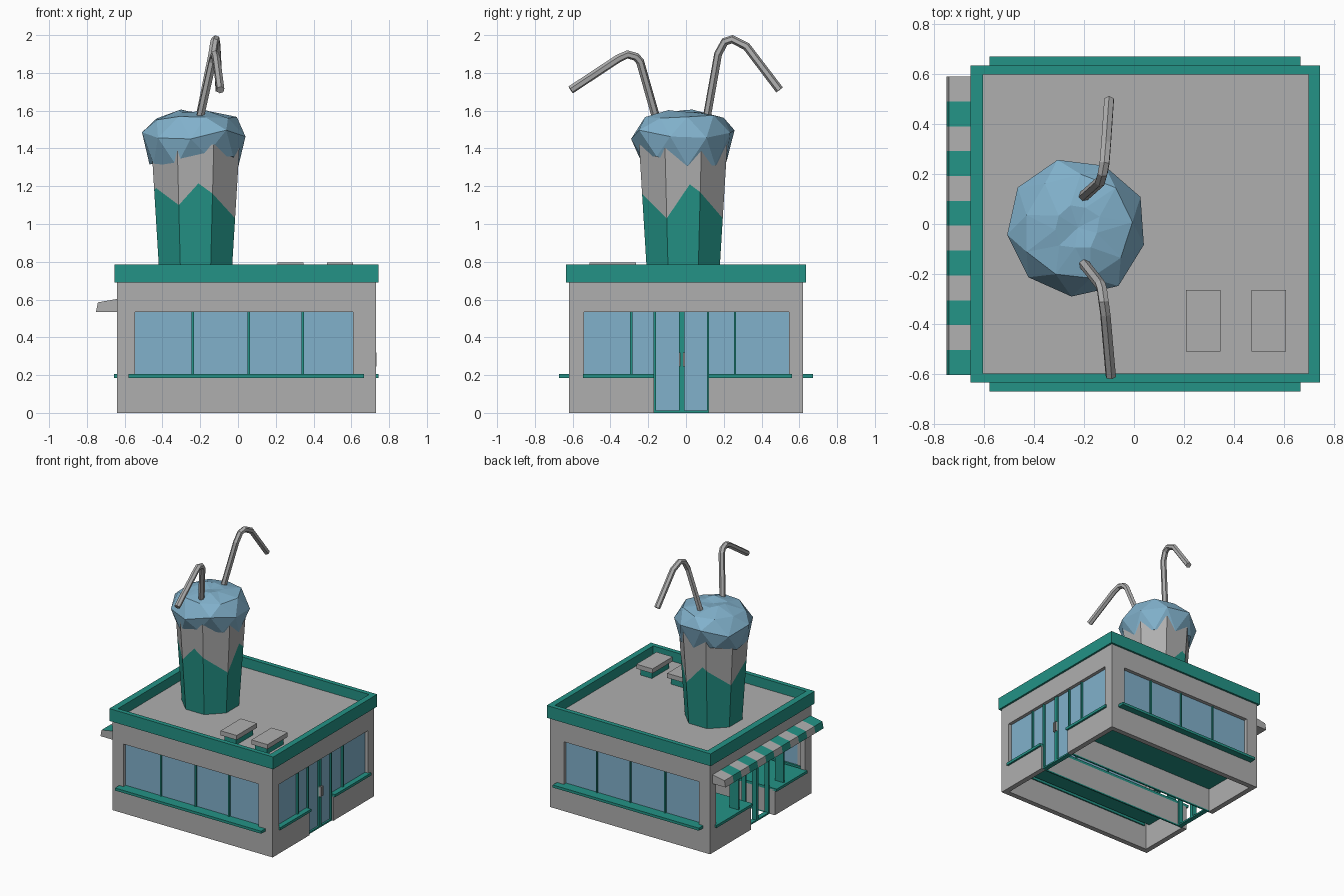
import bpy, bmesh, math, random
from mathutils import Vector

if "Cube" in bpy.data.objects:
    bpy.data.objects.remove(bpy.data.objects["Cube"])

random.seed(4)


def material(name, rgb):
    m = bpy.data.materials.new(name)
    m.diffuse_color = (*rgb, 1)
    m.use_nodes = True
    m.node_tree.nodes["Principled BSDF"].inputs["Base Color"].default_value = m.diffuse_color
    return m


GREY = material("light grey", (0.43, 0.43, 0.43))
TEAL = material("teal", (0.017, 0.29, 0.237))
BLUE = material("pale blue", (0.22, 0.44, 0.60))


def mesh_object(name, bm, *mats):
    bmesh.ops.recalc_face_normals(bm, faces=bm.faces[:])
    me = bpy.data.meshes.new(name)
    bm.to_mesh(me)
    bm.free()
    for m in mats:
        me.materials.append(m)
    ob = bpy.data.objects.new(name, me)
    bpy.context.collection.objects.link(ob)
    return ob


def box(name, mat, x0, x1, y0, y1, z0, z1):
    bm = bmesh.new()
    bmesh.ops.create_cube(bm, size=1)
    for v in bm.verts:
        v.co = (x1 if v.co.x > 0 else x0, y1 if v.co.y > 0 else y0, z1 if v.co.z > 0 else z0)
    return mesh_object(name, bm, mat)


X0, X1, Y = -0.64, 0.73, 0.62       # outer walls
T = 0.04                            # wall thickness
SILL, HEAD, EAVE = 0.195, 0.535, 0.70
DOOR0, DOOR1 = -0.17, 0.12

# Front and back walls, each with one long window
for side, s in (("front", -1), ("back", 1)):
    ya, yb = sorted((s * Y, s * (Y - T)))
    box(side + "_wall_low", GREY, X0, X1, ya, yb, 0, SILL)
    box(side + "_wall_high", GREY, X0, X1, ya, yb, HEAD, EAVE)
    box(side + "_pier_left", GREY, X0, -0.545, ya, yb, SILL, HEAD)
    box(side + "_pier_right", GREY, 0.61, X1, ya, yb, SILL, HEAD)
    g = s * (Y - 0.032)
    box(side + "_glass", BLUE, -0.545, 0.61, g - 0.004, g + 0.004, SILL, HEAD)
    for x in (-0.24, 0.057, 0.343):
        box(side + "_mullion", TEAL, x - 0.006, x + 0.006, g - 0.014, g + 0.014, SILL, HEAD)
    ya, yb = sorted((s * 0.672, s * 0.57))
    box(side + "_sill", TEAL, -0.58, 0.668, ya, yb, 0.186, 0.206)

# End walls with windows either side of a central doorway
for side, xa, xb in (("left", X0, X0 + T), ("right", X1 - T, X1)):
    box(side + "_wall_high", GREY, xa, xb, -Y, Y, HEAD, EAVE)
    box(side + "_pier_front", GREY, xa, xb, -Y, -0.54, SILL, HEAD)
    box(side + "_pier_back", GREY, xa, xb, 0.545, Y, SILL, HEAD)
    box(side + "_wall_low_front", GREY, xa, xb, -Y, DOOR0, 0, SILL)
    box(side + "_wall_low_back", GREY, xa, xb, DOOR1, Y, 0, SILL)
    ma, mb = (X0 + 0.005, X0 + 0.08) if side == "left" else (X1 - 0.04, X1 - 0.012)
    for y in (-0.29, 0.26):
        box(side + "_mullion", TEAL, ma, mb, y - 0.006, y + 0.006, SILL, HEAD)
    for y, w in ((DOOR0 + 0.005, 0.006), (-0.022, 0.014), (DOOR1 - 0.003, 0.006)):
        box(side + "_door_post", TEAL, mb - 0.035, mb, y - w, y + w, 0, HEAD)
    box(side + "_door_threshold", TEAL, mb - 0.035, mb, DOOR0, DOOR1, 0, 0.012)

# Glazing and door handles on the right end
g = X1 - 0.03
box("right_glass", BLUE, g - 0.004, g + 0.004, -0.54, 0.545, SILL, HEAD)
box("door_glass", BLUE, g - 0.004, g + 0.004, DOOR0, DOOR1, 0.01, SILL)
for y in (-0.033, -0.011):
    box("door_handle", GREY, X1 - 0.015, X1 + 0.004, y - 0.005, y + 0.005, 0.245, 0.32)

# Counters running through the building beside the passage
for name, ya, yb in (("front", -0.545, DOOR0), ("back", DOOR1, 0.562)):
    box(name + "_counter", TEAL, -0.656, 0.745, ya, yb, 0.186, 0.206)
for name, ya, yb in (("front", DOOR0 - 0.01, DOOR0), ("back", DOOR1, DOOR1 + 0.01)):
    box(name + "_passage_wall", GREY, X0 + T, X1 - T, ya, yb, 0.01, 0.186)
    box(name + "_passage_skirting", TEAL, X0 + T, X1 - T, ya, yb, 0, 0.01)

# Roof and parapet
box("roof", GREY, -0.63, 0.72, -0.61, 0.61, 0.67, 0.71)
for name, dims in (("front", (-0.655, 0.745, -0.635, -0.60)), ("back", (-0.655, 0.745, 0.60, 0.635)),
                   ("left", (-0.655, -0.605, -0.60, 0.60)), ("right", (0.70, 0.745, -0.60, 0.60))):
    box(name + "_parapet", TEAL, *dims, 0.69, 0.785)

# Roof vents
for x in (0.277, 0.54):
    box("vent_base", TEAL, x - 0.05, x + 0.05, -0.49, -0.285, 0.71, 0.765)
    box("vent_cap", GREY, x - 0.069, x + 0.069, -0.51, -0.264, 0.762, 0.797)

# Striped awning on the left end
profile = [(-0.63, 0.605), (-0.742, 0.585), (-0.752, 0.535), (-0.63, 0.535)]
bm = bmesh.new()
rows = [[bm.verts.new((x, -0.605 + 1.196 * i / 12, z)) for x, z in profile] for i in range(13)]
for i in range(12):
    for k in range(4):
        f = bm.faces.new((rows[i][k], rows[i][k - 1], rows[i + 1][k - 1], rows[i + 1][k]))
        f.material_index = 1 - i % 2
bm.faces.new(rows[0])
bm.faces.new(rows[-1])
mesh_object("awning", bm, GREY, TEAL)

# Octagonal cup with a zigzag colour edge (angle in degrees, height)
CX, CY = -0.225, -0.015
zig = [(-22.5, 1.03), (9, 1.21), (67.5, 1.03), (105, 1.19), (157.5, 1.04),
       (206, 1.19), (247.5, 1.10), (274, 1.215), (337.5, 1.03)]


def zig_height(a):
    for (a0, z0), (a1, z1) in zip(zig, zig[1:]):
        if a0 <= a <= a1:
            return z0 + (z1 - z0) * (a - a0) / (a1 - a0)


def cup_point(a, z):
    r = 0.205 + 0.045 * (z - 0.70) / 0.68
    r *= math.cos(math.pi / 8) / math.cos(math.radians((a + 22.5) % 45 - 22.5))
    return (CX + r * math.cos(math.radians(a)), CY + r * math.sin(math.radians(a)), z)


angles = sorted({a for a, z in zig[:-1]} | {-22.5 + 45 * i for i in range(8)})
bm = bmesh.new()
cols = [[bm.verts.new(cup_point(a, z)) for z in (0.70, zig_height(a), 1.42)] for a in angles]
for i, c in enumerate(cols):
    p = cols[i - 1]
    for k in range(2):
        bm.faces.new((p[k], c[k], c[k + 1], p[k + 1])).material_index = 1 - k
bm.faces.new([c[0] for c in cols]).material_index = 1
bm.faces.new([c[2] for c in cols])
mesh_object("cup", bm, GREY, TEAL)

# Lumpy faceted topping: staggered rings (radius, height, height jitter)
N = 9
bm = bmesh.new()
rings = []
for j, (r, z, jz) in enumerate(((0.24, 1.335, 0.035), (0.277, 1.475, 0.03),
                                (0.215, 1.565, 0.015), (0.09, 1.60, 0.012))):
    ring = []
    for i in range(N):
        a = 2 * math.pi * (i + 0.5 * (j % 2)) / N + 0.1
        rr = r + random.uniform(-0.012, 0.012)
        ring.append(bm.verts.new((CX - 0.005 + rr * math.cos(a), CY + rr * math.sin(a),
                                  z + random.uniform(-jz, jz))))
    rings.append(ring)
for j, (lo, hi) in enumerate(zip(rings, rings[1:])):
    for i in range(N):
        n = (i + 1) % N
        if j % 2 == 0:
            tris = (lo[i], lo[n], hi[i]), (lo[n], hi[n], hi[i])
        else:
            tris = (lo[i], hi[n], hi[i]), (lo[i], lo[n], hi[n])
        for t in tris:
            bm.faces.new(t)
for ring, z in ((rings[0], 1.36), (rings[-1], 1.585)):
    tip = bm.verts.new((CX, CY, z))
    for i in range(N):
        bm.faces.new((ring[i - 1], ring[i], tip))
mesh_object("topping", bm, BLUE)

# Two bent drinking straws
straws = {
    "front_straw": [(-0.22, -0.135, 1.48), (-0.135, -0.243, 1.86), (-0.128, -0.265, 1.885),
                    (-0.122, -0.31, 1.898), (-0.115, -0.36, 1.875), (-0.093, -0.61, 1.71)],
    "back_straw": [(-0.22, 0.095, 1.48), (-0.135, 0.17, 1.90), (-0.125, 0.205, 1.965),
                   (-0.118, 0.245, 1.978), (-0.112, 0.32, 1.94), (-0.10, 0.495, 1.71)],
}
for name, pts in straws.items():
    cu = bpy.data.curves.new(name, 'CURVE')
    cu.dimensions = '3D'
    cu.bevel_depth = 0.022
    cu.bevel_resolution = 1
    cu.use_fill_caps = True
    sp = cu.splines.new('POLY')
    sp.points.add(len(pts) - 1)
    for p, co in zip(sp.points, pts):
        p.co = (*co, 1)
    sp.use_smooth = False
    cu.materials.append(GREY)
    bpy.context.collection.objects.link(bpy.data.objects.new(name, cu))
